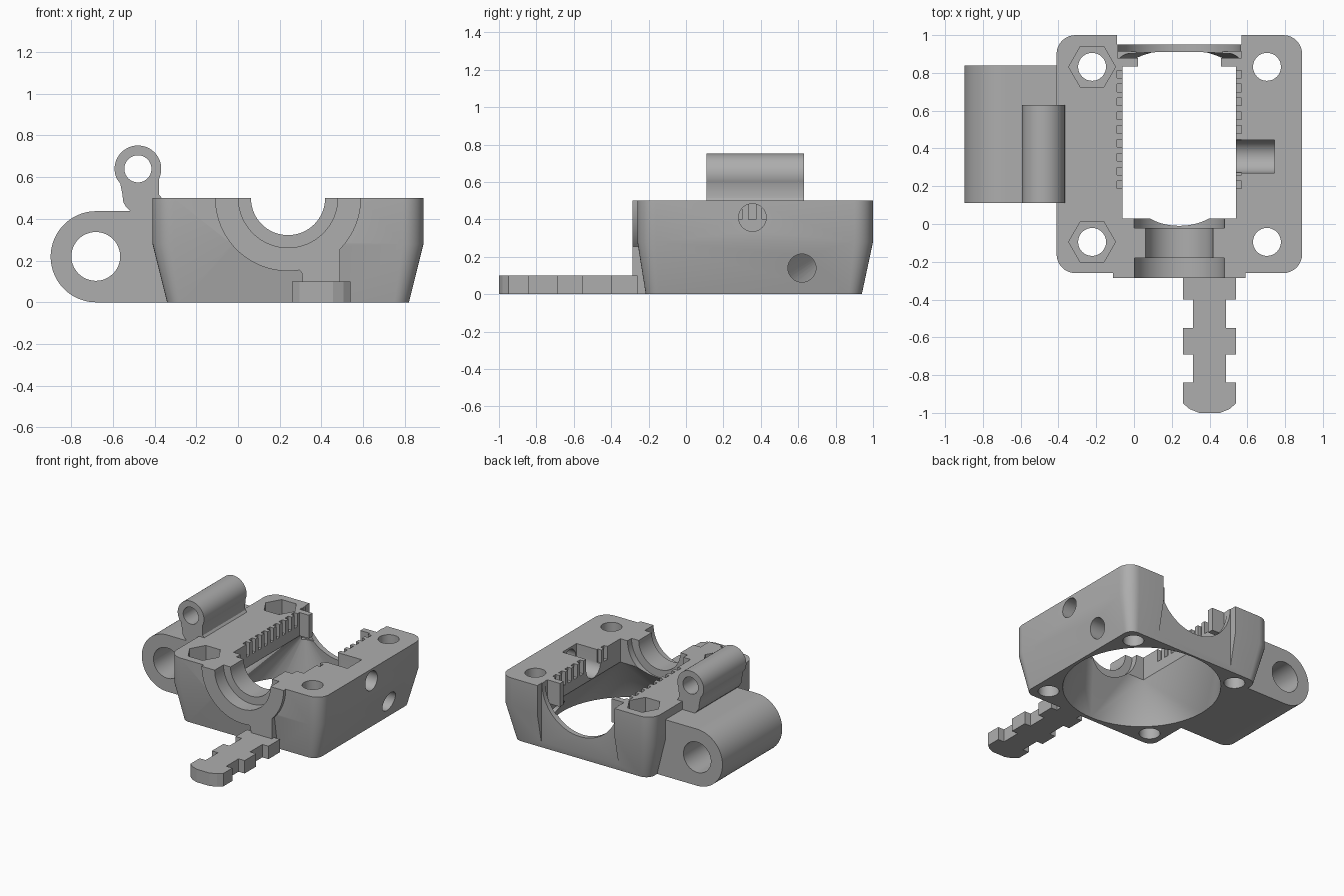
import bpy, bmesh
from math import sin, cos, pi, radians

if "Cube" in bpy.data.objects:
    bpy.data.objects.remove(bpy.data.objects["Cube"], do_unlink=True)

grey = bpy.data.materials.new("plain grey plastic")
grey.use_nodes = True
grey.diffuse_color = (0.42, 0.42, 0.42, 1)
grey.node_tree.nodes["Principled BSDF"].inputs["Base Color"].default_value = (0.42, 0.42, 0.42, 1)

CX, CY, TOP = 0.24, 0.37, 0.5      # centre of the housing and height of its top


def finish(name, bm):
    bmesh.ops.recalc_face_normals(bm, faces=bm.faces)
    me = bpy.data.meshes.new(name)
    bm.to_mesh(me)
    bm.free()
    me.materials.append(grey)
    ob = bpy.data.objects.new(name, me)
    bpy.context.scene.collection.objects.link(ob)
    return ob


def loft(name, rings):
    bm = bmesh.new()
    loops = [[bm.verts.new(p) for p in ring] for ring in rings]
    n = len(loops[0])
    for a, b in zip(loops, loops[1:]):
        for i in range(n):
            bm.faces.new((a[i], a[(i + 1) % n], b[(i + 1) % n], b[i]))
    bm.faces.new(loops[0][::-1])
    bm.faces.new(loops[-1])
    return finish(name, bm)


def prism(name, pts, axis, lo, hi):
    place = {"x": lambda a, b, t: (t, a, b),
             "y": lambda a, b, t: (a, t, b),
             "z": lambda a, b, t: (a, b, t)}[axis]
    return loft(name, [[place(a, b, t) for a, b in pts] for t in (lo, hi)])


def arc(cx, cy, r, a0=0, a1=360, n=48):
    full = a1 - a0 == 360
    steps = n if full else n + 1
    angles = [radians(a0 + (a1 - a0) * i / n) for i in range(steps)]
    return [(cx + r * cos(a), cy + r * sin(a)) for a in angles]


def box(name, x0, x1, y0, y1, z0, z1):
    return prism(name, [(x0, y0), (x1, y0), (x1, y1), (x0, y1)], "z", z0, z1)


def combine(target, other, operation="DIFFERENCE"):
    mod = target.modifiers.new("join", "BOOLEAN")
    mod.operation = operation
    mod.solver = "EXACT"
    mod.object = other
    bpy.context.view_layer.objects.active = target
    bpy.ops.object.modifier_apply(modifier=mod.name)
    bpy.data.objects.remove(other, do_unlink=True)


def rounded_rect(x0, x1, y0, y1, r, z):
    corners = [(x1 - r, y1 - r, 0), (x0 + r, y1 - r, 90), (x0 + r, y0 + r, 180), (x1 - r, y0 + r, 270)]
    return [(x, y, z) for cx, cy, a in corners for x, y in arc(cx, cy, r, a, a + 90, 8)]


# Housing: straight upper block above a tapered base
housing = loft("housing", [
    rounded_rect(-0.34, 0.82, -0.215, 0.94, 0.07, 0),
    rounded_rect(-0.41, 0.89, -0.26, 1.0, 0.1, 0.28),
    rounded_rect(-0.41, 0.89, -0.26, 1.0, 0.1, TOP)])

# Front collar and the web running down to the tab
collar = prism("collar", arc(CX, TOP, 0.35, 180, 360), "y", -0.287, -0.1)
combine(housing, collar, "UNION")
web = prism("web", [(0.28, 0.165), (0.305, 0.145), (0.31, 0.11), (0.31, 0),
                    (0.49, 0), (0.49, 0.27), (0.53, 0.33), (0.4, 0.35)], "y", -0.286, -0.19)
combine(housing, web, "UNION")

# Main cavity: round at the bottom, narrowing to a rectangular slot
bm = bmesh.new()
for z in (-0.02, 0.0):
    for x, y in arc(CX, CY, 0.555, n=72):
        bm.verts.new((x, y, z))
for x in (CX - 0.3, CX + 0.3):
    for y in (0.03, 0.9):
        bm.verts.new((x, y, 0.32))
bmesh.ops.convex_hull(bm, input=bm.verts)
combine(housing, finish("cavity", bm))


def slot(half, y0, y1, z0):
    combine(housing, box("slot", CX - half, CX + half, y0, y1, z0, 0.7))


slot(0.3, 0.03, 0.835, 0.29)
slot(0.22, 0.82, 0.89, 0.28)
slot(0.328, 0.88, 0.912, 0.27)
slot(0.33, 0.95, 1.2, -0.1)
combine(housing, prism("arch", arc(CX, TOP, 0.325, n=64), "y", 0.895, 1.1))

# Stepped shaft seat through the front wall
for r, y0, y1 in ((0.238, -0.4, -0.18), (0.178, -0.25, 0.1), (0.239, -0.02, 0.06)):
    combine(housing, prism("seat", arc(CX, TOP, r, n=64), "y", y0, y1))

# Rack notches along both slot walls
for i in range(10):
    y = 0.187 + 0.0733 * i
    if y + 0.04 < 0.87:
        for x0, x1 in ((-0.09, 0.0), (0.48, 0.57)):
            combine(housing, box("notch", x0, x1, y, y + 0.04, 0.4, 0.7))

# Screw holes, with hexagonal nut pockets on one side
for x in (-0.222, 0.704):
    for y in (-0.095, 0.832):
        combine(housing, prism("screw_hole", arc(x, y, 0.074, n=32), "z", -0.1, 0.7))
        if x < 0:
            combine(housing, prism("nut_pocket", arc(x, y, 0.124, n=6), "z", 0.39, 0.7))

# Cross holes and the open pocket in the side wall
combine(housing, prism("upper_hole", arc(0.355, 0.41, 0.074, n=32), "x", 0.45, 1.1))
combine(housing, prism("lower_hole", arc(0.62, 0.14, 0.075, n=32), "x", 0.5, 1.1))
combine(housing, prism("pocket", arc(0.358, 0.41, 0.087, 180, 360, 24) + [(0.445, 0.7), (0.271, 0.7)],
                       "x", 0.48, 0.745))

# Large side barrel
barrel = prism("side_barrel", arc(-0.68, 0.2185, 0.2185, 90, 270, 40) + [(-0.33, 0), (-0.35, 0.1), (-0.38, 0.437)],
               "y", 0.11, 0.838)
combine(barrel, prism("bore", arc(-0.682, 0.22, 0.117), "y", 0, 1))

# Small upper barrel on its neck
eye = prism("upper_barrel", arc(-0.48, 0.64, 0.112, -25, 205, 40) +
            [(-0.565, 0.57), (-0.555, 0.52), (-0.55, 0.48), (-0.535, 0.455), (-0.51, 0.43),
             (-0.36, 0.43), (-0.365, 0.5), (-0.378, 0.515), (-0.38, 0.53)], "y", 0.11, 0.63)
combine(eye, prism("eye_bore", arc(-0.48, 0.64, 0.065), "y", 0, 1))

# Notched flat tab at the front, mirrored about its own axis
half = [(0.14, -0.26), (0.14, -0.4), (0.088, -0.4), (0.088, -0.55), (0.14, -0.55),
        (0.14, -0.69), (0.088, -0.69), (0.088, -0.84), (0.14, -0.84), (0.14, -0.95),
        (0.105, -0.98), (0.055, -1.0)]
outline = [(0.4 + x, y) for x, y in half] + [(0.4 - x, y) for x, y in reversed(half)]
prism("front_tab", outline, "z", 0, 0.1)

# Smooth the round surfaces, keep edges crisp
for ob in bpy.context.scene.collection.objects:
    if ob.type == "MESH" and ob.name in ("housing", "side_barrel", "upper_barrel"):
        bpy.ops.object.select_all(action="DESELECT")
        ob.select_set(True)
        bpy.context.view_layer.objects.active = ob
        bpy.ops.object.shade_smooth_by_angle(angle=radians(25))
